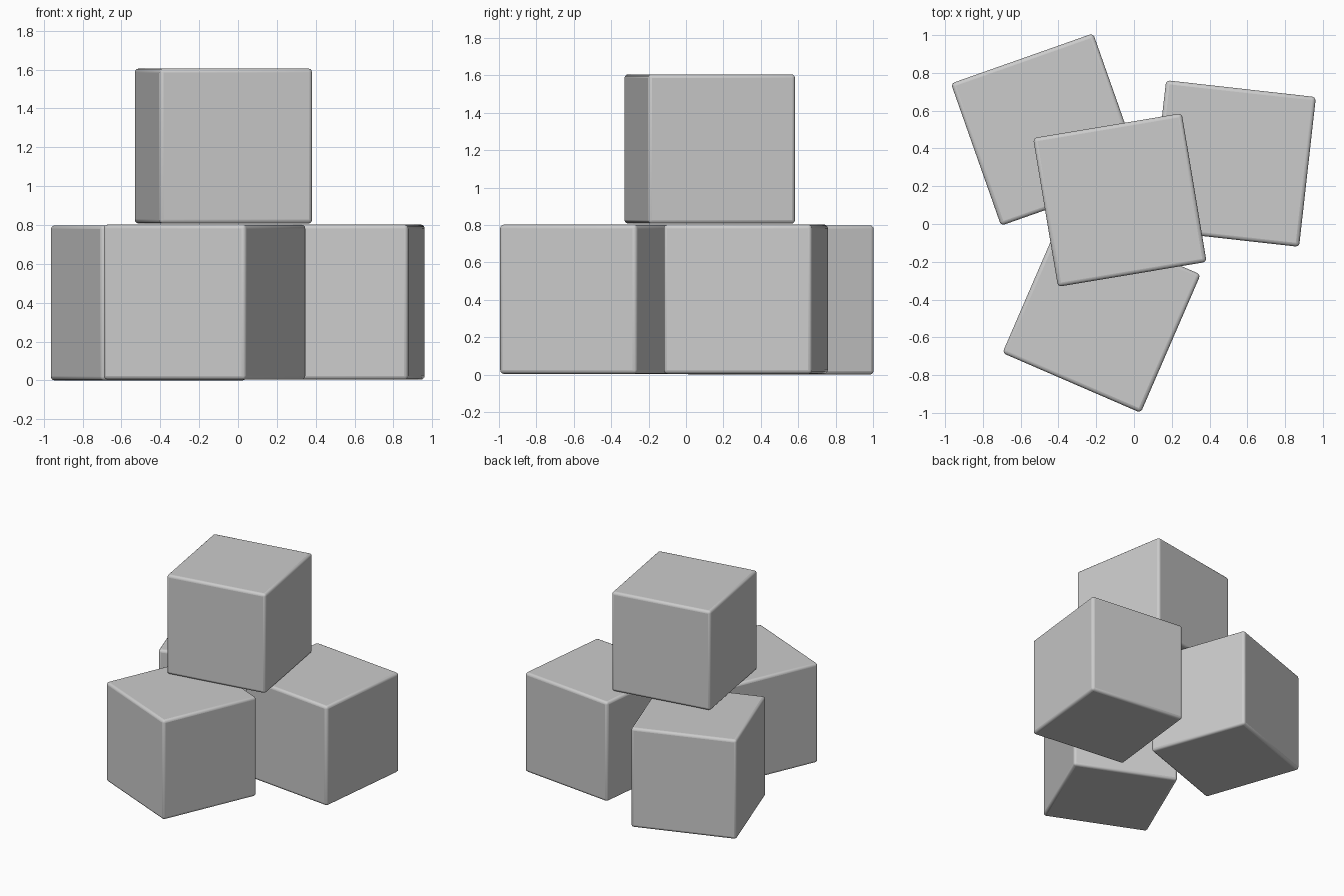
import bpy, math

if "Cube" in bpy.data.objects:
    bpy.data.objects.remove(bpy.data.objects["Cube"])

SIZE = 0.798


def block(name, x, y, z, angle):
    """Cube with softly rounded edges, base at z, turned about the vertical."""
    bpy.ops.mesh.primitive_cube_add(size=SIZE, location=(x, y, z + SIZE / 2),
                                    rotation=(0, 0, math.radians(angle)))
    ob = bpy.context.object
    ob.name = name
    bev = ob.modifiers.new("rounded_edges", 'BEVEL')
    bev.width = 0.02
    bev.segments = 3
    bpy.ops.object.shade_smooth_by_angle(angle=math.radians(35))
    return ob


# three blocks on the ground
block("back_left_block", -0.46, 0.50, 0.0, 19.4)
block("right_block", 0.522, 0.32, 0.004, -6.4)
block("front_block", -0.172, -0.475, 0.004, -23.4)

# one block resting on top
block("top_block", -0.075, 0.127, 0.807, 9.5)
